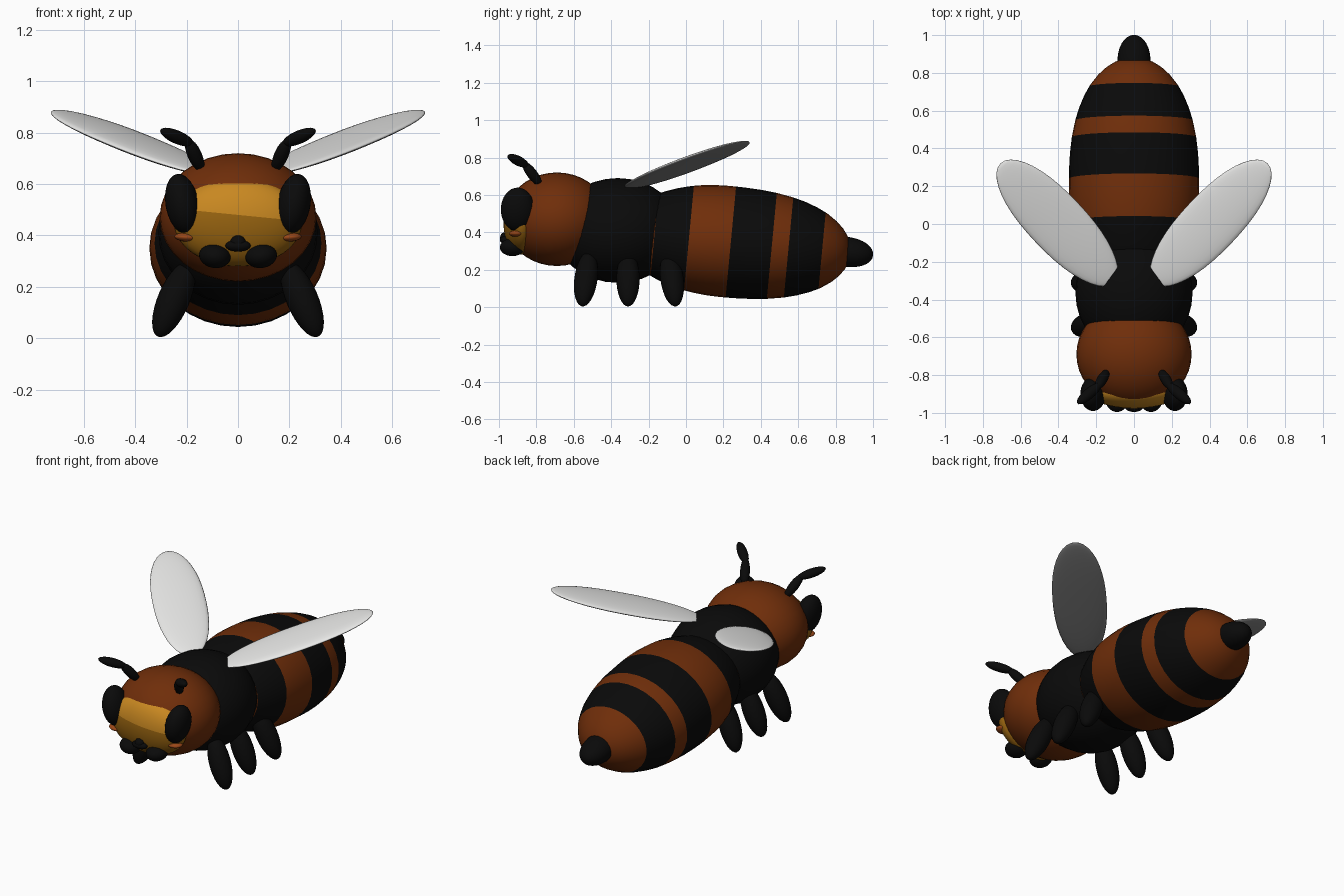
import bpy
import bmesh
from math import cos, sin, pi, radians
from mathutils import Vector, Euler

if "Cube" in bpy.data.objects:
    bpy.data.objects.remove(bpy.data.objects["Cube"])


def material(name, rgb):
    m = bpy.data.materials.new(name)
    m.use_nodes = True
    m.diffuse_color = (*rgb, 1)
    bsdf = m.node_tree.nodes["Principled BSDF"]
    bsdf.inputs["Base Color"].default_value = (*rgb, 1)
    bsdf.inputs["Roughness"].default_value = 0.9
    bsdf.inputs["Specular IOR Level"].default_value = 0
    return m


BLACK = material("soft black", (0.003, 0.003, 0.003))
BROWN = material("rust brown", (0.16, 0.027, 0.003))
GOLD = material("face gold", (0.58, 0.245, 0.015))
DARK_GOLD = material("lower face gold", (0.31, 0.125, 0.005))
ORANGE = material("cheek orange", (0.32, 0.063, 0.009))
WHITE = material("wing white", (0.8, 0.8, 0.79))
GREY = material("wing underside grey", (0.21, 0.21, 0.21))


def blob(name, loc, radii, rot=(0, 0, 0), mats=(BLACK,), bands=(), split=None,
         front=None, power=(2, 2), rings=16, sides=24):
    """Rounded body turned about local y. bands: (end y, material index).
    split: (height, normal) of a local plane; faces below take material 1."""
    rx, back, rz = radii
    front = front or back
    ts = [-cos(pi * i / rings) for i in range(1, rings)]
    ys = [t * (front if t < 0 else back) for t in ts]
    # put a ring exactly on each colour edge
    for edge, _ in bands:
        if -front < edge < back:
            ys = [y for y in ys if abs(y - edge) > 0.012] + [edge]
    ys.sort()
    bm = bmesh.new()
    loops = []
    for y in ys:
        t, p = (-y / front, power[0]) if y < 0 else (y / back, power[1])
        r = (1 - t ** p) ** 0.5
        loops.append([bm.verts.new((rx * r * sin(2 * pi * k / sides), y,
                                    rz * r * cos(2 * pi * k / sides)))
                      for k in range(sides)])
    tips = [bm.verts.new((0, -front, 0)), bm.verts.new((0, back, 0))]
    for k in range(sides):
        n = (k + 1) % sides
        for a, b in zip(loops, loops[1:]):
            bm.faces.new((a[k], a[n], b[n], b[k]))
        bm.faces.new((tips[0], loops[0][n], loops[0][k]))
        bm.faces.new((tips[1], loops[-1][k], loops[-1][n]))
    bmesh.ops.recalc_face_normals(bm, faces=bm.faces)
    if split:
        origin, normal = Vector((0, 0, split[0])), Vector(split[1])
        bmesh.ops.bisect_plane(bm, geom=bm.verts[:] + bm.edges[:] + bm.faces[:],
                               dist=1e-5, plane_co=origin, plane_no=normal)
    for f in bm.faces:
        f.smooth = True
        c = f.calc_center_median()
        f.material_index = next((i for edge, i in bands if c.y < edge), 0)
        if split and (c - origin).dot(normal) < 0:
            f.material_index = 1
    mesh = bpy.data.meshes.new(name)
    bm.to_mesh(mesh)
    bm.free()
    for m in mats:
        mesh.materials.append(m)
    ob = bpy.data.objects.new(name, mesh)
    ob.location = loc
    ob.rotation_euler = Euler(rot)
    bpy.context.collection.objects.link(ob)


def limb(name, start, end, rx, rz, **kw):
    """Blob stretched between two points, its local x kept level."""
    a, b = Vector(start), Vector(end)
    rot = (b - a).to_track_quat('Y', 'Z').to_euler()
    blob(name, (a + b) / 2, (rx, (b - a).length / 2, rz), rot, **kw)


# Body: striped abdomen, sting, thorax, head
blob("abdomen", (0, 0.2, 0.352), (0.345, 0.685, 0.298), (radians(-5.4), 0, 0),
     mats=(BROWN, BLACK), front=0.55, power=(2, 2.5), rings=24, sides=32,
     bands=((-0.37, 0), (-0.185, 1), (0.04, 0), (0.26, 1), (0.35, 0), (0.53, 1)))
blob("sting", (0, 0.85, 0.297), (0.088, 0.152, 0.08), (radians(-8), 0, 0), power=(2, 2.3))
blob("thorax", (0, -0.365, 0.41), (0.31, 0.335, 0.28), sides=32)
blob("head", (0, -0.69, 0.47), (0.305, 0.28, 0.25), mats=(BROWN,), sides=32, rings=20)

# Face mask, light above and dark below
blob("face", (0, -0.88, 0.452), (0.25, 0.096, 0.172), mats=(GOLD, DARK_GOLD),
     split=(0.028, (0.1, 0, 1)), sides=40, rings=24)

# Mouth
blob("mouth_tip", (0, -0.968, 0.36), (0.05, 0.027, 0.023), sides=16, rings=10)
blob("mouth_knob", (0, -0.968, 0.373), (0.03, 0.026, 0.028), sides=16, rings=10)

for s, side in ((1, "left"), (-1, "right")):
    blob(f"{side}_mandible", (s * 0.09, -0.928, 0.32), (0.062, 0.067, 0.047),
         (0, s * radians(-8), 0))
    blob(f"{side}_eye", (s * 0.217, -0.9, 0.522), (0.065, 0.09, 0.119),
         (0, s * radians(10), 0))
    blob(f"{side}_cheek", (s * 0.203, -0.908, 0.393), (0.045, 0.038, 0.017),
         (0, s * radians(-4), 0), mats=(ORANGE,), sides=16, rings=10)

    # Antennae in two segments
    limb(f"{side}_antenna_base", (s * 0.14, -0.775, 0.65), (s * 0.197, -0.87, 0.775),
         0.028, 0.028, sides=16, rings=10)
    limb(f"{side}_antenna_tip", (s * 0.175, -0.845, 0.755), (s * 0.3, -0.95, 0.81),
         0.029, 0.026, sides=16, rings=10)

    # Three legs per side, splayed outward
    for part, y, lean in (("front", -0.535, -0.02), ("middle", -0.31, 0), ("rear", -0.075, 0.02)):
        limb(f"{side}_{part}_leg", (s * 0.188, y - lean, 0.297),
             (s * 0.312, y + lean, 0.006), 0.062, 0.062)

    # Wing rising backward and outward, grey below
    limb(f"{side}_wing", (s * 0.106, -0.312, 0.635), (s * 0.706, 0.322, 0.887),
         0.153, 0.023, mats=(WHITE, GREY), split=(0, (0, 0, 1)),
         power=(2.2, 2.3), rings=20)
